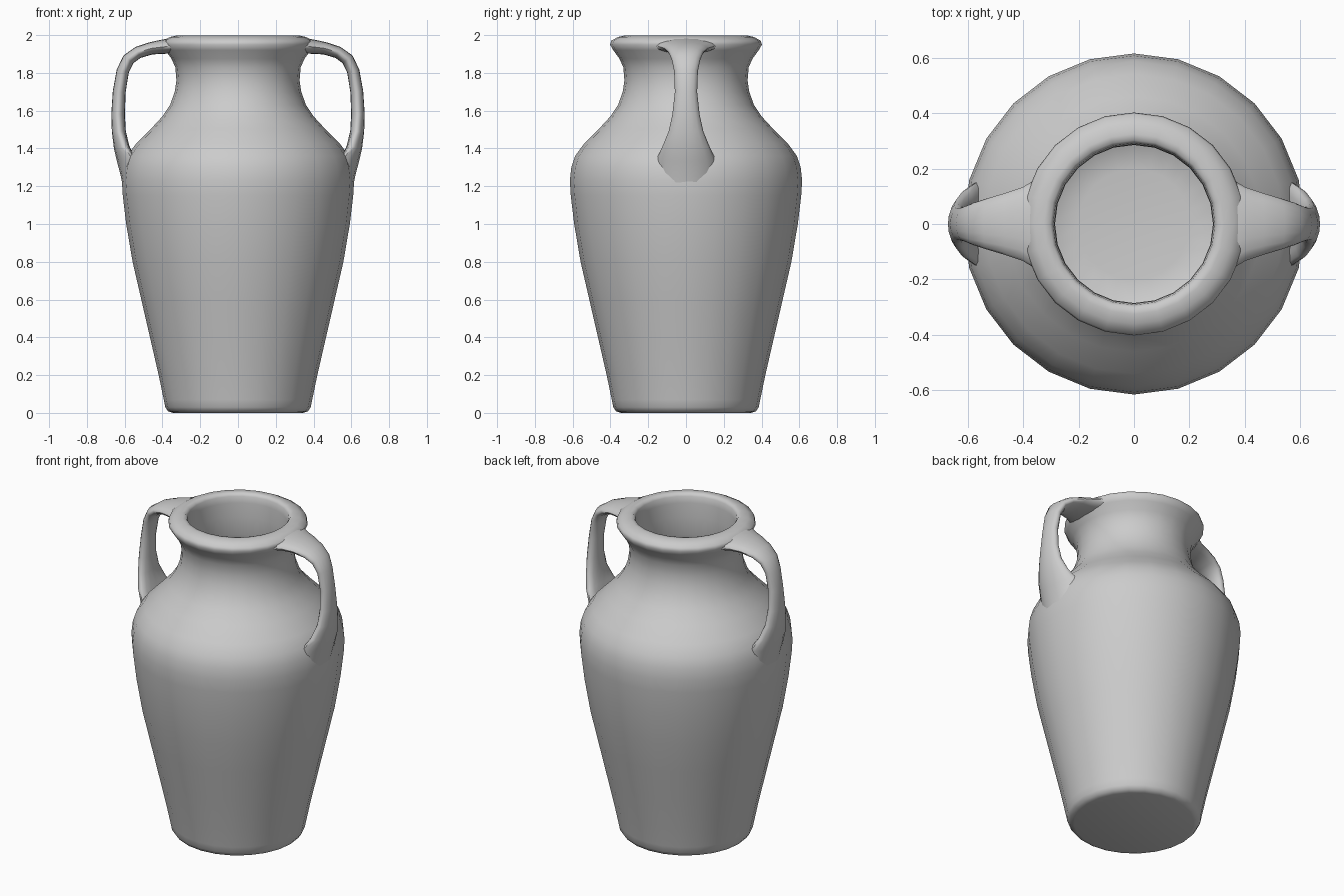
import bpy, bmesh, math
from mathutils import Vector

SEGMENTS = 24


def finish(name, bm, angle):
    bmesh.ops.recalc_face_normals(bm, faces=bm.faces)
    mesh = bpy.data.meshes.new(name)
    bm.to_mesh(mesh)
    bm.free()
    obj = bpy.data.objects.new(name, mesh)
    bpy.context.collection.objects.link(obj)
    bpy.ops.object.select_all(action='DESELECT')
    obj.select_set(True)
    bpy.context.view_layer.objects.active = obj
    bpy.ops.object.shade_smooth_by_angle(angle=math.radians(angle))
    return obj


def skin(bm, rings):
    # Bridge successive closed rings with quads
    for a, b in zip(rings, rings[1:]):
        n = len(a)
        for i in range(n):
            j = (i + 1) % n
            bm.faces.new((a[i], a[j], b[j], b[i]))
    bm.faces.new(rings[0])
    bm.faces.new(rings[-1])


# Vessel: outer wall, rounded lip, then hollow interior, as (radius, z)
profile = [
    (0.345, 0.0), (0.37, 0.008), (0.385, 0.03), (0.393, 0.07), (0.42, 0.2),
    (0.466, 0.4), (0.512, 0.6), (0.558, 0.8), (0.592, 1.0), (0.61, 1.15),
    (0.615, 1.23), (0.607, 1.3), (0.587, 1.36), (0.54, 1.425), (0.46, 1.505),
    (0.40, 1.57), (0.36, 1.63), (0.335, 1.7), (0.326, 1.76), (0.332, 1.83),
    (0.352, 1.875), (0.385, 1.92), (0.402, 1.95), (0.396, 1.97),
    (0.36, 1.99), (0.325, 1.998), (0.302, 1.995), (0.292, 1.98),
    (0.287, 1.94), (0.285, 1.85), (0.285, 1.74), (0.305, 1.67),
    (0.36, 1.57), (0.49, 1.40), (0.55, 1.31), (0.565, 1.22), (0.545, 1.0),
    (0.51, 0.8), (0.42, 0.4), (0.36, 0.12), (0.32, 0.07), (0.2, 0.055),
]
bm = bmesh.new()
rings = []
for r, z in profile:
    rings.append([bm.verts.new((r * math.sin(2 * math.pi * i / SEGMENTS),
                                r * math.cos(2 * math.pi * i / SEGMENTS), z))
                  for i in range(SEGMENTS)])
skin(bm, rings)
finish("vessel", bm, 60)

# Handle: x, z, half thickness, half width, wrap around the body
sections = [
    (0.335, 1.942, 0.040, 0.20, 0.8),
    (0.37, 1.942, 0.040, 0.165, 0.8),
    (0.41, 1.937, 0.037, 0.132, 0.4),
    (0.46, 1.930, 0.033, 0.113, 0),
    (0.53, 1.908, 0.032, 0.092, 0),
    (0.58, 1.872, 0.033, 0.076, 0),
    (0.610, 1.81, 0.033, 0.063, 0),
    (0.629, 1.70, 0.034, 0.059, 0),
    (0.635, 1.58, 0.036, 0.072, 0),
    (0.631, 1.49, 0.037, 0.092, 0.3),
    (0.617, 1.41, 0.041, 0.125, 0.9),
    (0.597, 1.345, 0.046, 0.155, 1.5),
    (0.575, 1.27, 0.048, 0.155, 1.2),
    (0.565, 1.19, 0.042, 0.14, 1.0),
]
bm = bmesh.new()
rings = []
for k, (x, z, thick, wide, wrap) in enumerate(sections):
    p, q = sections[max(k - 1, 0)], sections[min(k + 1, len(sections) - 1)]
    t = Vector((q[0] - p[0], 0, q[1] - p[1])).normalized()
    normal = Vector((-t.z, 0, t.x))
    ring = []
    for i in range(16):
        a = 2 * math.pi * i / 16
        y = wide * math.cos(a)
        co = Vector((x, y, z)) + normal * (thick * math.sin(a))
        co.x -= wrap * y * y
        ring.append(bm.verts.new(co))
    rings.append(ring)
skin(bm, rings)
handle = finish("handles", bm, 60)

# Mirror to the opposite side
mirror = handle.modifiers.new("Mirror", 'MIRROR')
mirror.use_axis = (True, False, False)
